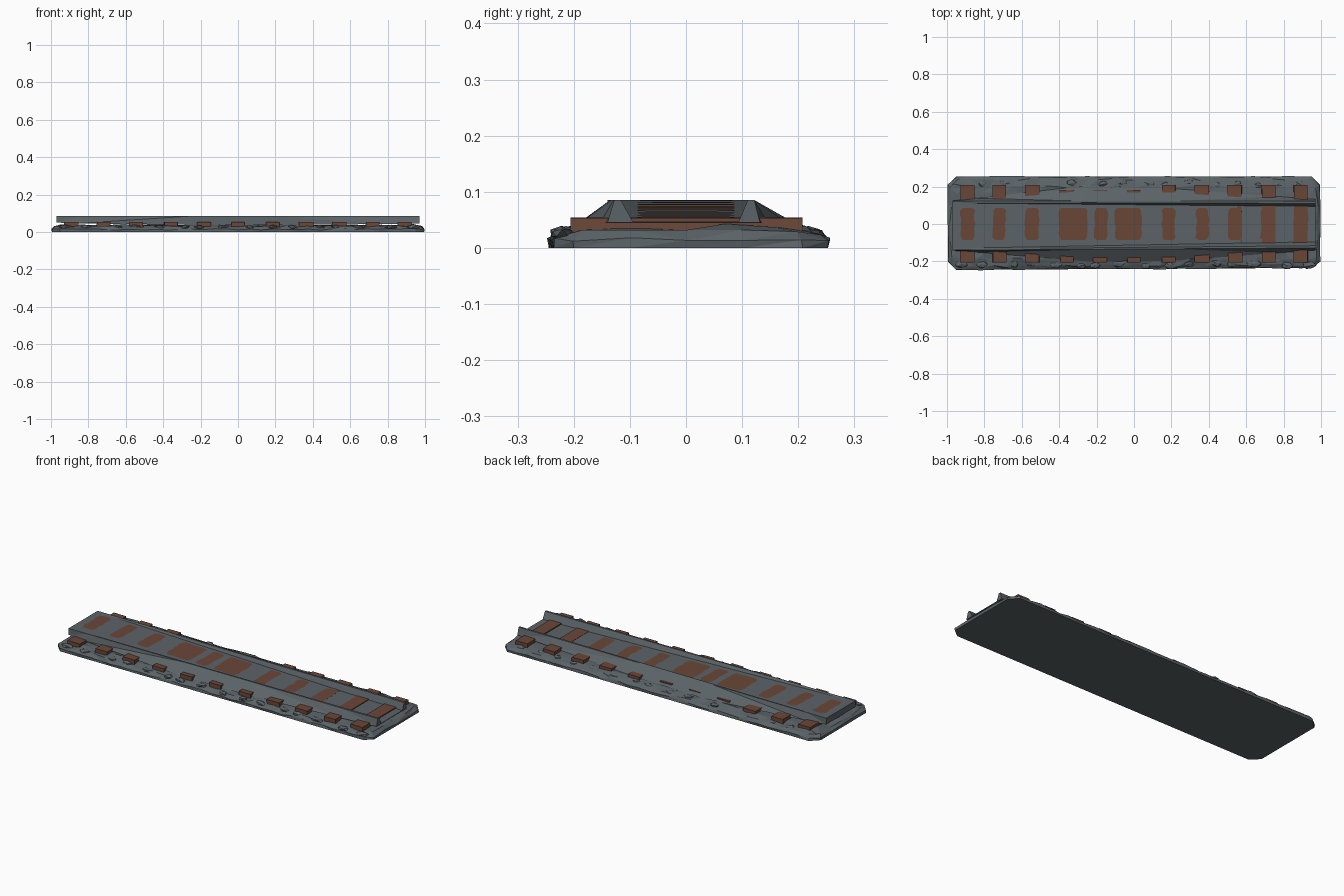
import bpy, bmesh, random
from mathutils import Vector

random.seed(4)
cube = bpy.data.objects.get("Cube")
if cube:
    bpy.data.objects.remove(cube, do_unlink=True)


def material(name, rgb):
    m = bpy.data.materials.new(name)
    m.use_nodes = True
    m.diffuse_color = (*rgb, 1)
    m.node_tree.nodes["Principled BSDF"].inputs["Base Color"].default_value = (*rgb, 1)
    return m


grey = material("stone grey", (0.105, 0.125, 0.135))
brown = material("sleeper brown", (0.145, 0.062, 0.039))


def finish(bm, name, mat):
    bmesh.ops.recalc_face_normals(bm, faces=bm.faces)
    mesh = bpy.data.meshes.new(name)
    bm.to_mesh(mesh)
    bm.free()
    mesh.materials.append(mat)
    ob = bpy.data.objects.new(name, mesh)
    bpy.context.collection.objects.link(ob)
    return ob


def loft(name, rings, mat):
    """Skin closed rings of equal length and cap both ends."""
    bm = bmesh.new()
    vs = [[bm.verts.new(p) for p in ring] for ring in rings]
    n = len(vs[0])
    for a, b in zip(vs, vs[1:]):
        for i in range(n):
            j = (i + 1) % n
            bm.faces.new((a[i], a[j], b[j], b[i]))
    bm.faces.new(vs[0])
    bm.faces.new(vs[-1])
    bmesh.ops.triangulate(bm, faces=[f for f in bm.faces if len(f.verts) == 4])
    return finish(bm, name, mat)


def jitter(amount):
    return random.uniform(-amount, amount)


# Ballast bed: rounded rectangle rings, roughened into facets
def outline(inset, z, rough, rise):
    x1, y0, y1, c = 0.995 - inset, -0.245 + inset, 0.253 - inset, 0.045
    corners = [(-x1 + c, y0), (x1 - c, y0 + 0.01), (x1, y0 + c), (x1, y1 - c),
               (x1 - c, y1), (-x1 + c, y1), (-x1, y1 - c), (-x1, y0 + c)]
    counts = [30, 1, 4, 1, 30, 1, 4, 1]
    pts = []
    for k, count in enumerate(counts):
        a, b = Vector(corners[k]), Vector(corners[(k + 1) % 8])
        for i in range(count):
            p = a.lerp(b, i / count)
            pts.append((p.x + jitter(rough), p.y + jitter(rough), z + jitter(rise)))
    return pts


loft("ballast_bed", [outline(0.0, 0.0, 0.0, 0.0),
                     outline(0.0, 0.014, 0.004, 0.004),
                     outline(0.018, 0.027, 0.008, 0.005),
                     outline(0.055, 0.036, 0.009, 0.007),
                     outline(0.085, 0.036, 0.0, 0.0)], grey)


# Raised deck: solid at one end, opening into a trough between two rails
def floor_z(x):
    return max(0.047, 0.085 - 0.036 * (x + 0.97) / 1.73)


def section(x, front, back, low):
    t = (x + 0.97) / 1.94
    fz = floor_z(x)
    top = 0.085
    front_top, back_top = -0.14 + 0.012 * t, 0.122
    return [(x, front, low), (x, front_top, top), (x, front_top + 0.006 + 0.006 * t, top),
            (x, -0.13 + 0.035 * t, fz), (x, 0.112 - 0.018 * t, fz),
            (x, back_top - 0.006 - 0.006 * t, top), (x, back_top, top), (x, back, low)]


stations = [(-0.97, -0.142, 0.124, 0.05), (-0.85, -0.15, 0.138, 0.046),
            (-0.25, -0.2, 0.205, 0.038), (0.2, -0.198, 0.19, 0.038),
            (0.76, -0.155, 0.148, 0.042), (0.97, -0.14, 0.132, 0.045)]
loft("raised_deck", [section(*s) for s in stations], grey)


# Sleepers: ends show beside the deck
centres = [-0.89, -0.72, -0.545, -0.36, -0.18, 0.0, 0.185, 0.365, 0.54, 0.72, 0.893]
for i, x in enumerate(centres):
    bm = bmesh.new()
    bmesh.ops.create_cube(bm, size=1)
    y0 = -0.206
    y1 = 0.182 if abs(x + 0.18) < 0.2 else 0.208
    for v in bm.verts:
        v.co = (x + v.co.x * 0.075 + jitter(0.004),
                (y0 + y1) / 2 + v.co.y * (y1 - y0),
                0.028 + v.co.z * 0.05 + jitter(0.001))
    finish(bm, f"sleeper_{i + 1}", brown)


# Worn brown patches lying on the deck floor
def patch(name, x, width):
    bm = bmesh.new()
    h, w, c = 0.086, width / 2, 0.012
    pts = []
    for side in (-1, 1):
        pts.append((side * (w - c), side * -h))
        for k in range(7):
            pts.append((side * (w + jitter(0.005)), side * (-h + c + k * (h - c) / 3)))
        pts.append((side * (w - c), side * h))
    # each side runs along its own edge, so the outline closes in order
    verts = [bm.verts.new((x + px, py, floor_z(x + px) + 0.0012)) for px, py in pts]
    bm.faces.new(verts)
    ob = finish(bm, name, brown)
    if ob.data.polygons[0].normal.z < 0:
        ob.data.flip_normals()


for i, (x, width) in enumerate([(-0.89, 0.075), (-0.72, 0.065), (-0.545, 0.075),
                                (-0.325, 0.15), (-0.175, 0.07), (-0.03, 0.14),
                                (0.185, 0.07), (0.365, 0.065), (0.54, 0.07),
                                (0.715, 0.075), (0.893, 0.072)]):
    patch(f"deck_patch_{i + 1}", x, width)


# Loose ballast stones along both edges
for side in (-1, 1):
    for i in range(16):
        bm = bmesh.new()
        bmesh.ops.create_icosphere(bm, subdivisions=1, radius=1)
        x = -0.92 + i * 0.122 + jitter(0.03)
        y = side * 0.215 + jitter(0.01)
        size = random.uniform(0.025, 0.05)
        for v in bm.verts:
            v.co = (x + v.co.x * size + jitter(0.006), y + v.co.y * 0.02 + jitter(0.003),
                    0.026 + v.co.z * 0.012 + jitter(0.002))
        finish(bm, f"ballast_stone_{'front' if side < 0 else 'back'}_{i + 1}", grey)
